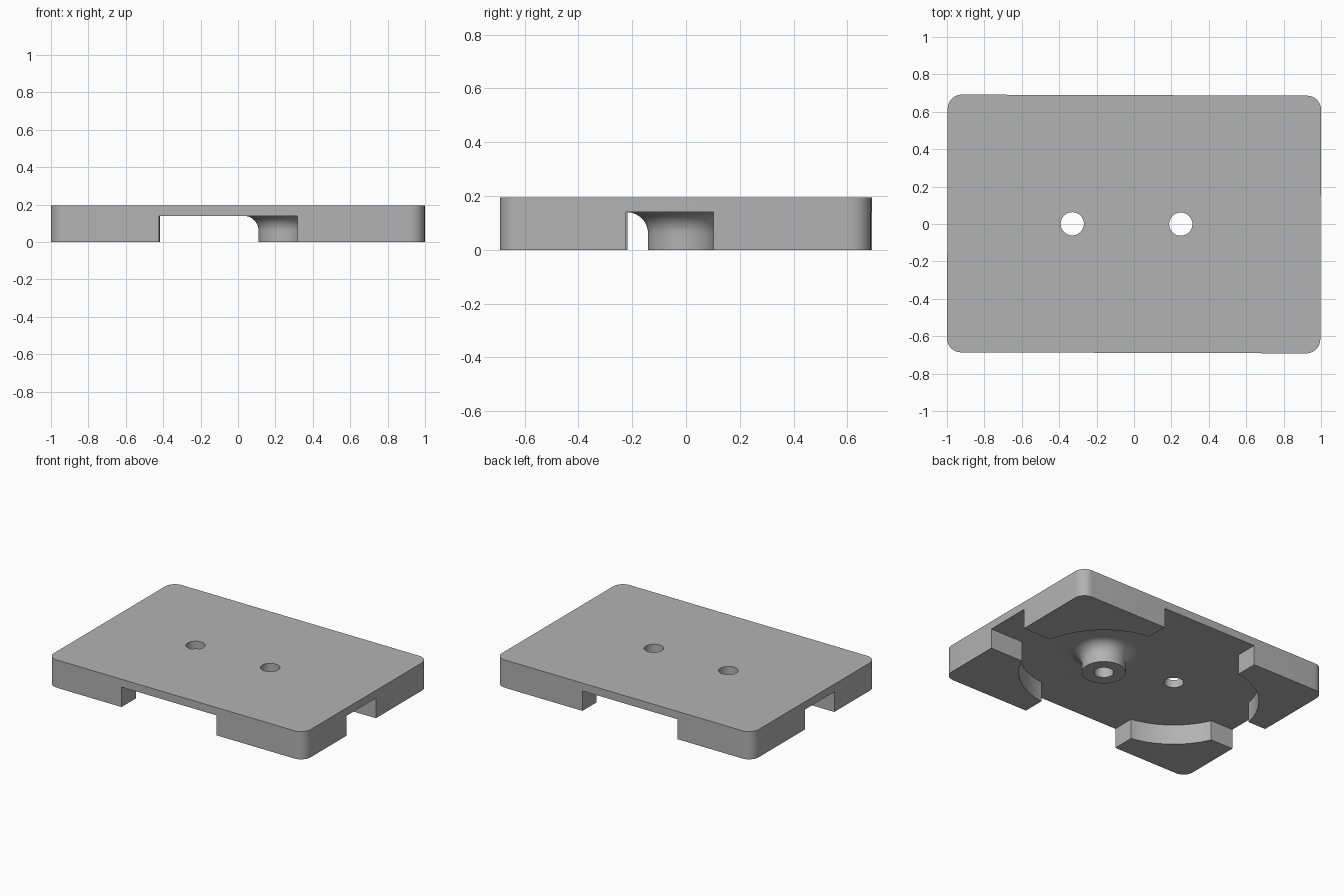
import bpy, bmesh, math
from mathutils import Matrix

if "Cube" in bpy.data.objects:
    bpy.data.objects.remove(bpy.data.objects["Cube"], do_unlink=True)

HEIGHT, ROOF = 0.195, 0.14           # plate top, underside of the recess
HALF_X, HALF_Y = 0.998, 0.689
BOSS_X, PLAIN_X = 0.25, -0.33        # the two screw hole centres

grey = bpy.data.materials.new("Light grey")
grey.use_nodes = True
grey.diffuse_color = (0.45, 0.45, 0.45, 1)
grey.node_tree.nodes["Principled BSDF"].inputs["Base Color"].default_value = (0.45, 0.45, 0.45, 1)


def finish(bm, name):
    bmesh.ops.recalc_face_normals(bm, faces=bm.faces)
    mesh = bpy.data.meshes.new(name)
    bm.to_mesh(mesh)
    bm.free()
    mesh.materials.append(grey)
    obj = bpy.data.objects.new(name, mesh)
    bpy.context.collection.objects.link(obj)
    return obj


def box(name, x0, x1, y0, y1, z0, z1, corner=0):
    bm = bmesh.new()
    fit = Matrix.Translation(((x0 + x1) / 2, (y0 + y1) / 2, (z0 + z1) / 2))
    fit = fit @ Matrix.Diagonal((x1 - x0, y1 - y0, z1 - z0, 1))
    bmesh.ops.create_cube(bm, size=1, matrix=fit)
    if corner:
        upright = [e for e in bm.edges if abs(e.verts[0].co.z - e.verts[1].co.z) > 0.01]
        bmesh.ops.bevel(bm, geom=upright, offset=corner, segments=10, profile=0.5, affect='EDGES')
    return finish(bm, name)


def lathe(name, x, profile, sides=64):
    """Closed solid from (radius, z) points, revolved about an upright axis."""
    bm = bmesh.new()
    rings = [[bm.verts.new((x + r * math.cos(math.tau * i / sides),
                            r * math.sin(math.tau * i / sides), z))
              for i in range(sides)] for r, z in profile]
    for low, high in zip(rings, rings[1:]):
        for i in range(sides):
            j = (i + 1) % sides
            bm.faces.new((low[i], low[j], high[j], high[i]))
    bm.faces.new(rings[0])
    bm.faces.new(rings[-1])
    return finish(bm, name)


def combine(target, tool, operation):
    mod = target.modifiers.new("Combine", 'BOOLEAN')
    mod.operation, mod.object, mod.solver = operation, tool, 'EXACT'
    result = bpy.data.meshes.new_from_object(
        target.evaluated_get(bpy.context.evaluated_depsgraph_get()))
    target.modifiers.clear()
    target.data = result
    bpy.data.objects.remove(tool, do_unlink=True)


# Rounded slab
plate = box("mounting_plate", -HALF_X, HALF_X, -HALF_Y, HALF_Y, 0, HEIGHT, corner=0.075)

# Crossing channels and two round pockets leave four corner feet
combine(plate, box("lengthwise_channel", -1.2, 1.2, -0.22, 0.105, -0.1, ROOF), 'DIFFERENCE')
combine(plate, box("crosswise_channel", -0.42, 0.32, -1, 1, -0.1, ROOF), 'DIFFERENCE')
for x in (BOSS_X, PLAIN_X):
    combine(plate, lathe("round_pocket", x, [(0.54, -0.1), (0.54, ROOF)], 96), 'DIFFERENCE')

# Screw boss with a flared root
boss_r, flare = 0.14, 0.08
profile = [(boss_r, 0)]
for k in range(11):
    a = math.pi / 2 * k / 10
    profile.append((boss_r + flare * (1 - math.cos(a)), ROOF - flare + flare * math.sin(a)))
profile.append((boss_r + flare, ROOF + 0.025))
combine(plate, lathe("screw_boss", BOSS_X, profile), 'UNION')

# Screw holes
for x in (BOSS_X, PLAIN_X):
    combine(plate, lathe("screw_hole", x, [(0.062, -0.1), (0.062, HEIGHT + 0.1)], 48), 'DIFFERENCE')

plate.data.transform(Matrix.Rotation(-0.003, 4, 'Z'))
bpy.ops.object.select_all(action='DESELECT')
plate.select_set(True)
bpy.context.view_layer.objects.active = plate
bpy.ops.object.shade_smooth_by_angle(angle=math.radians(30))
